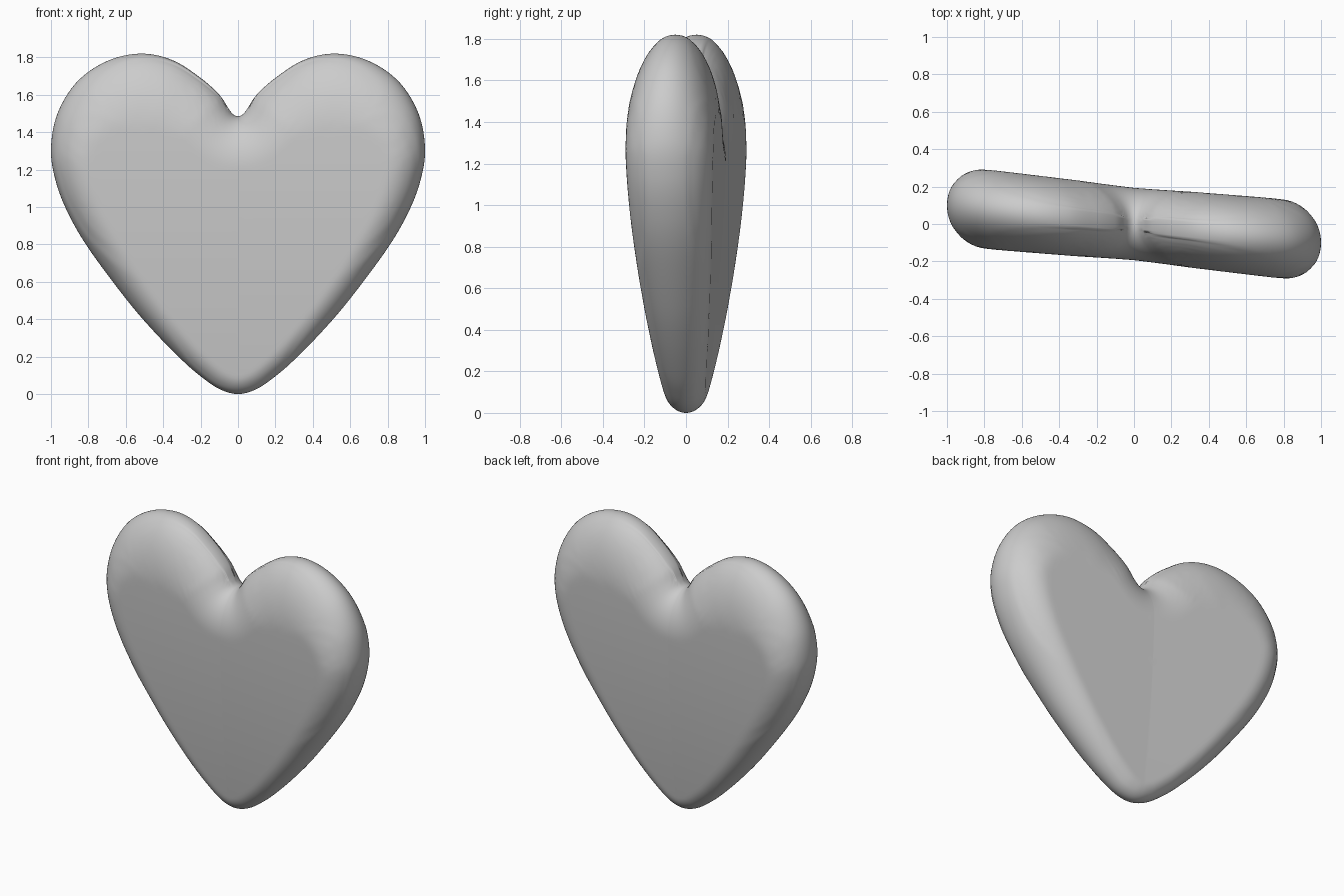
import bpy, bmesh, math
from mathutils import Vector

cube = bpy.data.objects.get("Cube")
if cube:
    bpy.data.objects.remove(cube, do_unlink=True)

CENTRE = Vector((0, 0.9))
STEPS, RINGS = 8, 36

# Half outline (x, z) from the bottom tip round the lobe to the cleft
HALF = [Vector(p) for p in (
    (0, 0), (.1, .027), (.2, .095), (.3, .182), (.45, .335), (.6, .51), (.8, .78),
    (.91, .97), (.975, 1.14), (1, 1.31), (.965, 1.5), (.86, 1.67), (.7, 1.78),
    (.52, 1.82), (.35, 1.785), (.2, 1.69), (.1, 1.6), (.05, 1.525), (.025, 1.495), (0, 1.485))]


def smooth_outline(points):
    """Closed Catmull-Rom curve through the points."""
    out, n = [], len(points)
    for i in range(n):
        a, b, c, d = (points[(i + k) % n] for k in (-1, 0, 1, 2))
        for s in range(STEPS):
            t = s / STEPS
            out.append(.5 * (2 * b + (c - a) * t + (2 * a - 5 * b + 4 * c - d) * t**2
                             + (3 * b - a - 3 * c + d) * t**3))
    return out


outline = smooth_outline(HALF + [Vector((-p.x, p.y)) for p in HALF[-2:0:-1]])


def rim_depth(z):
    """Width of the rounded rim, broad on top and tight at the tip."""
    if z < 1.2:
        return .09 + .09 * z
    return .2 + .22 * ((z - 1.2) / .62) ** 1.3


def half_thickness(p):
    """Thickness that grows upwards, rounded off elliptically at the rim."""
    near = min(outline, key=lambda q: (q - p).length_squared)
    u = min(1, (near - p).length / rim_depth(near.y))
    body = .085 + .15 * p.y - .05 * p.y**2 + .02 * abs(p.x)
    return body * math.sqrt(1 - (1 - u)**2)


bm = bmesh.new()


def ring(scale, side):
    verts = []
    for q in outline:
        p = CENTRE.lerp(q, scale)
        y = side * half_thickness(p) if side else 0
        verts.append(bm.verts.new((p.x, y - .1 * p.x, p.y)))
    return verts


# Front and back skins share the rim and twist slightly about the upright axis
rim = ring(1, 0)
n = len(rim)
for side in (-1, 1):
    outer = rim
    for k in range(RINGS - 1, 0, -1):
        inner = ring(math.sin(math.pi / 2 * k / RINGS), side)
        for i in range(n):
            j = (i + 1) % n
            bm.faces.new((outer[i], outer[j], inner[j], inner[i]))
        outer = inner
    pole = bm.verts.new((0, side * half_thickness(CENTRE), CENTRE.y))
    for i in range(n):
        bm.faces.new((outer[i], outer[(i + 1) % n], pole))

bmesh.ops.recalc_face_normals(bm, faces=bm.faces)
mesh = bpy.data.meshes.new("heart")
bm.to_mesh(mesh)
bm.free()
heart = bpy.data.objects.new("heart", mesh)
bpy.context.collection.objects.link(heart)

# Plain grey
grey = bpy.data.materials.new("plain_grey")
grey.use_nodes = True
colour = (.6, .6, .6, 1)
grey.diffuse_color = colour
grey.node_tree.nodes["Principled BSDF"].inputs["Base Color"].default_value = colour
mesh.materials.append(grey)

for ob in bpy.context.selected_objects:
    ob.select_set(False)
heart.select_set(True)
bpy.context.view_layer.objects.active = heart
bpy.ops.object.shade_smooth()
